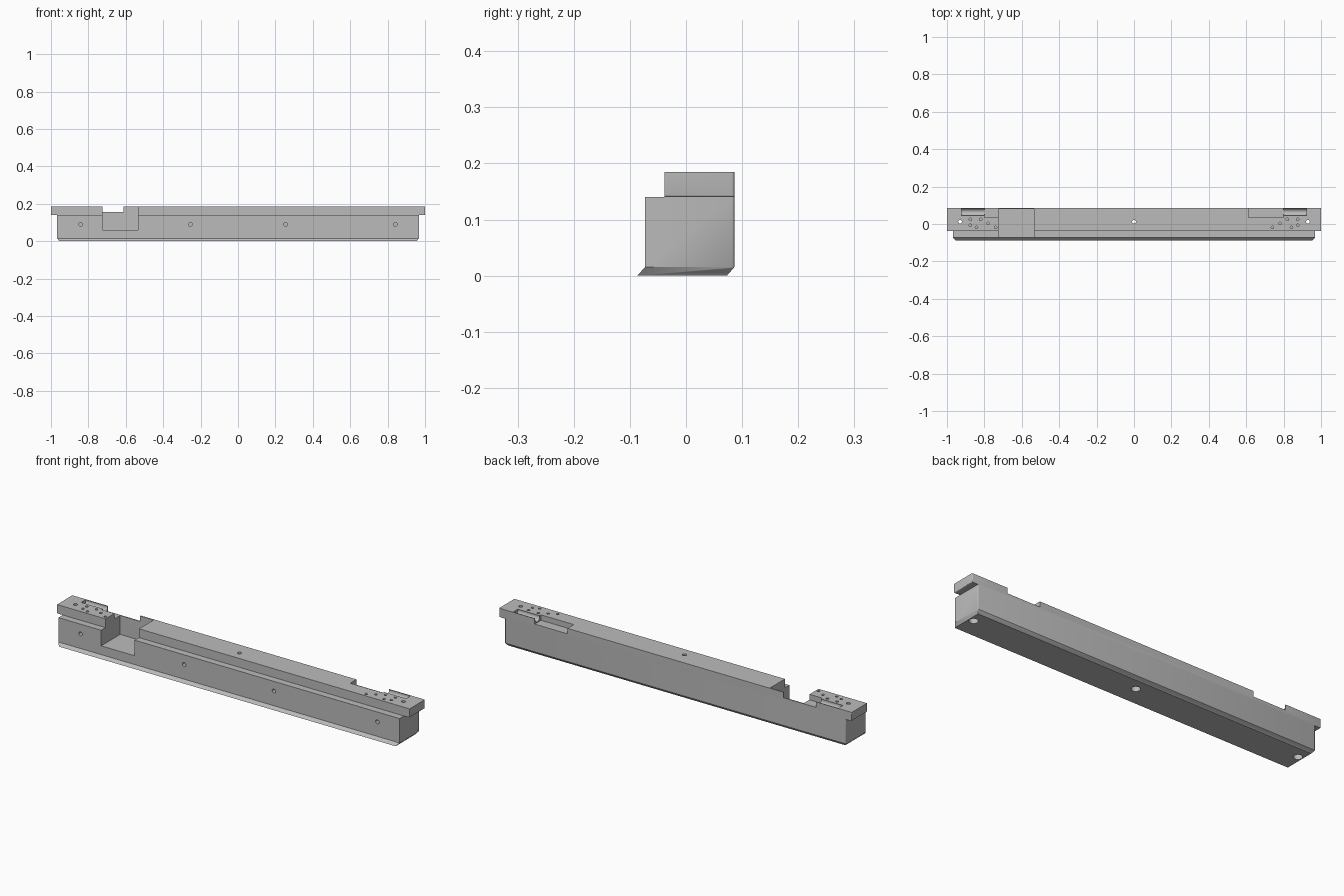
import bpy, bmesh, math
from mathutils import Matrix, Vector

cube = bpy.data.objects.get("Cube")
if cube:
    bpy.data.objects.remove(cube, do_unlink=True)

# One plain metal colour
metal = bpy.data.materials.new("grey_metal")
metal.use_nodes = True
grey = (0.5, 0.5, 0.5, 1)
metal.diffuse_color = grey
metal.node_tree.nodes["Principled BSDF"].inputs["Base Color"].default_value = grey


def add_object(name, bm):
    bmesh.ops.recalc_face_normals(bm, faces=bm.faces)
    mesh = bpy.data.meshes.new(name)
    bm.to_mesh(mesh)
    bm.free()
    mesh.materials.append(metal)
    obj = bpy.data.objects.new(name, mesh)
    bpy.context.collection.objects.link(obj)
    return obj


def loft(name, layers, rounded):
    """Stack rectangles (half_x, y0, y1, z) and round the edges picked by rule."""
    bm = bmesh.new()
    rings = [[bm.verts.new(p) for p in ((-h, y0, z), (h, y0, z), (h, y1, z), (-h, y1, z))]
             for h, y0, y1, z in layers]
    bm.faces.new(rings[0])
    bm.faces.new(rings[-1])
    for low, high in zip(rings, rings[1:]):
        for i in range(4):
            j = (i + 1) % 4
            bm.faces.new((low[i], low[j], high[j], high[i]))
    edges = [e for e in bm.edges if rounded(*(v.co for v in e.verts))]
    bmesh.ops.bevel(bm, geom=edges, offset=0.004, segments=3, profile=0.5, affect='EDGES')
    return add_object(name, bm)


def box(x0, x1, y0, y1, z0, z1):
    bm = bmesh.new()
    lo, hi = Vector((x0, y0, z0)), Vector((x1, y1, z1))
    bmesh.ops.create_cube(bm, size=1, matrix=Matrix.Translation((lo + hi) / 2)
                          @ Matrix.Diagonal((*(hi - lo), 1)))
    return bm


def drill(start, end, radius, sides=24):
    bm = bmesh.new()
    start, end = Vector(start), Vector(end)
    axis = end - start
    turn = axis.to_track_quat('Z', 'Y').to_matrix().to_4x4()
    bmesh.ops.create_cone(bm, cap_ends=True, segments=sides, radius1=radius, radius2=radius,
                          depth=axis.length, matrix=Matrix.Translation((start + end) / 2) @ turn)
    return bm


def cut(bm, *targets):
    cutter = add_object("cutter", bm)
    cutter.hide_render = True
    for target in targets:
        mod = target.modifiers.new("cut", 'BOOLEAN')
        mod.operation = 'DIFFERENCE'
        mod.solver = 'EXACT'
        mod.object = cutter
        bpy.context.view_layer.objects.active = target
        bpy.ops.object.modifier_apply(modifier=mod.name)
    bpy.data.objects.remove(cutter, do_unlink=True)


FRONT, BACK, LEDGE, TOP = -0.073, 0.086, 0.14, 0.185

# Lower body with slanted foot
body = loft("body", [(0.955, -0.087, 0.073, 0), (0.967, FRONT, BACK, 0.015),
                     (0.967, FRONT, BACK, LEDGE)],
            lambda a, b: a.y > 0.08 and b.y > 0.08 and abs(a.z - b.z) > 0.05)

# Longer, narrower top rail
rail = loft("top_rail", [(1, -0.038, BACK, LEDGE), (1, -0.038, BACK, TOP)],
            lambda a, b: a.x == b.x and ((a.y > 0 and b.y > 0)
                                         or (a.z < 0.15 and b.z < 0.15)))

# Deep pocket open to the front and top
cut(box(-0.725, -0.535, -0.1, 0.081, 0.06, 0.25), body, rail)

small_holes = [(0.74, -0.018), (0.78, 0.003), (0.82, 0.025),
               (0.875, 0.025), (0.875, -0.007), (0.842, -0.018)]
for side in (-1, 1):
    # Back recess and the round groove beside it
    x0, x1 = sorted((side * 0.612, side * 0.798))
    cut(box(x0, x1, 0.035, 0.12, 0.157, 0.25), rail)
    cut(drill((side * 0.79, 0.064, 0.18), (side * 0.922, 0.064, 0.18), 0.019, 32), rail)
    # Small blind holes in the top
    for x, y in small_holes:
        cut(drill((side * x, y, 0.155), (side * x, y, 0.2), 0.007, 16), rail)
    # Blind holes in the front
    for x in (0.255, 0.842):
        cut(drill((side * x, -0.1, 0.09), (side * x, -0.03, 0.09), 0.01), body)

# Through bolt holes, widened from below
for x in (-0.93, 0, 0.93):
    cut(drill((x, 0.012, -0.05), (x, 0.012, 0.25), 0.01), body, rail)
    cut(drill((x, 0.012, -0.05), (x, 0.012, 0.06), 0.021), body)

# Smooth round surfaces, keep edges sharp
for obj in (body, rail):
    bpy.ops.object.select_all(action='DESELECT')
    obj.select_set(True)
    bpy.context.view_layer.objects.active = obj
    bpy.ops.object.shade_smooth_by_angle(angle=math.radians(31))
